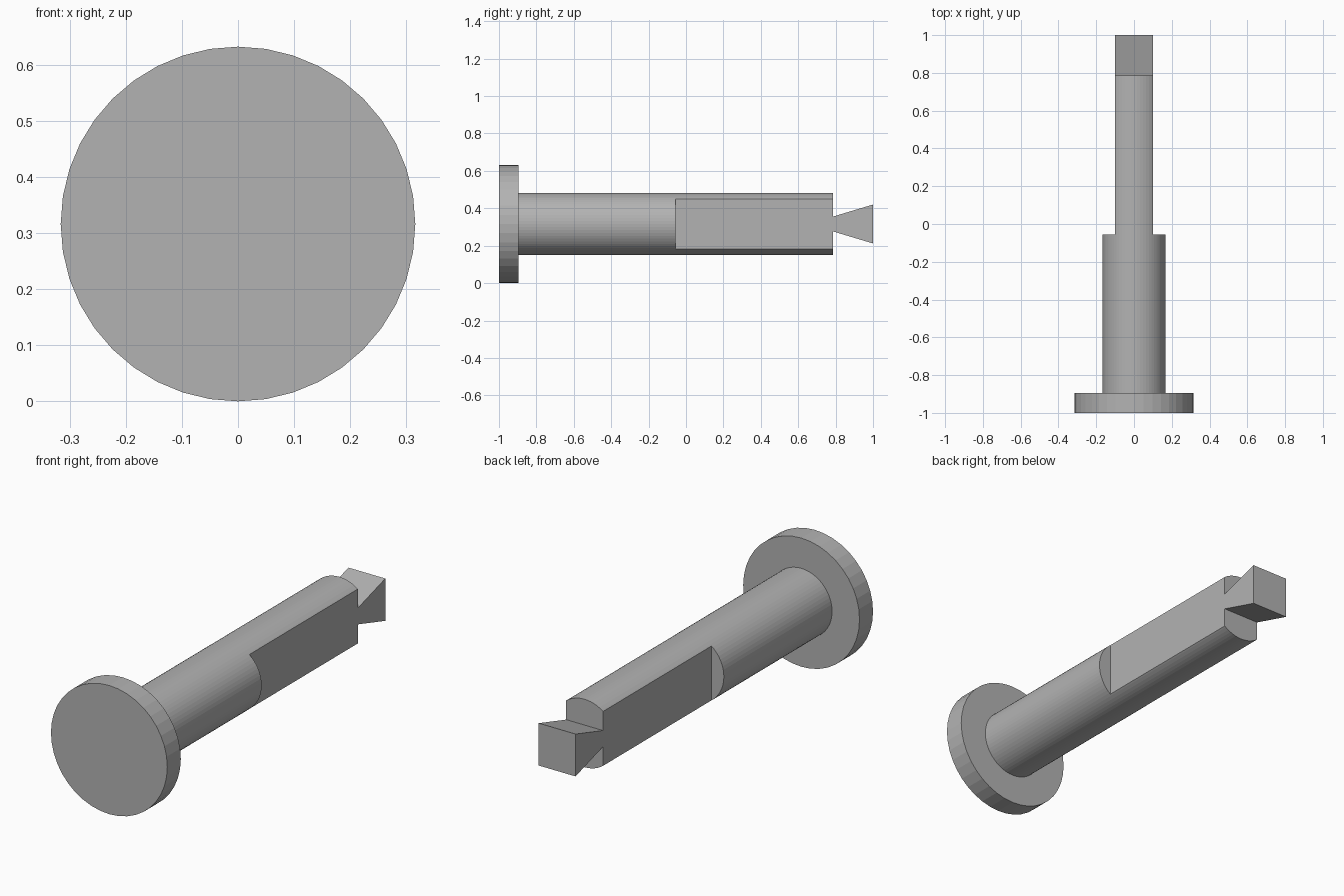
import bpy
import bmesh
from math import pi
from mathutils import Matrix, Vector

if "Cube" in bpy.data.objects:
    bpy.data.objects.remove(bpy.data.objects["Cube"], do_unlink=True)

AXIS_Z = 0.316        # height of the pin's centre line
FLAT = 0.1            # half width across the flats
SHOULDER, SHAFT_END = -0.055, 0.787

steel = bpy.data.materials.new("plain_grey")
steel.use_nodes = True
steel.diffuse_color = (0.45, 0.45, 0.45, 1)
steel.node_tree.nodes["Principled BSDF"].inputs["Base Color"].default_value = (0.45, 0.45, 0.45, 1)


def add_object(name, bm):
    bmesh.ops.recalc_face_normals(bm, faces=bm.faces)
    mesh = bpy.data.meshes.new(name)
    bm.to_mesh(mesh)
    bm.free()
    mesh.materials.append(steel)
    obj = bpy.data.objects.new(name, mesh)
    bpy.context.collection.objects.link(obj)
    return obj


def rod(name, radius, y0, y1, sides):
    """Cylinder lying along y on the centre line."""
    bm = bmesh.new()
    place = Matrix.Translation((0, (y0 + y1) / 2, AXIS_Z)) @ Matrix.Rotation(pi / 2, 4, "X")
    bmesh.ops.create_cone(bm, cap_ends=True, segments=sides, radius1=radius,
                          radius2=radius, depth=y1 - y0, matrix=place)
    return add_object(name, bm)


def prism(name, profile, x0, x1):
    """Extrude a (y, z) profile across x."""
    bm = bmesh.new()
    face = bm.faces.new([bm.verts.new((x0, y, z)) for y, z in profile])
    side = bmesh.ops.extrude_face_region(bm, geom=[face])["geom"]
    bmesh.ops.translate(bm, vec=Vector((x1 - x0, 0, 0)),
                        verts=[v for v in side if isinstance(v, bmesh.types.BMVert)])
    return add_object(name, bm)


# Round head and shaft
rod("head_disc", 0.316, -1, -0.895, 40)
shaft = rod("shaft", 0.167, -0.895, SHAFT_END, 64)

# Cut a flat on each side of the shaft
box = [(SHOULDER, 0), (1.2, 0), (1.2, 0.7), (SHOULDER, 0.7)]
for side in (-1, 1):
    cutter = prism("flat_cutter", box, side * FLAT, side * 0.4)
    cutter.hide_render = True
    cut = shaft.modifiers.new("flat", "BOOLEAN")
    cut.operation, cut.solver, cut.object = "DIFFERENCE", "EXACT", cutter
    bpy.context.view_layer.objects.active = shaft
    bpy.ops.object.modifier_apply(modifier=cut.name)
    bpy.data.objects.remove(cutter, do_unlink=True)

# Flared dovetail tip
prism("dovetail_tip", [(SHAFT_END, AXIS_Z - 0.04), (1, AXIS_Z - 0.104),
                       (1, AXIS_Z + 0.104), (SHAFT_END, AXIS_Z + 0.04)], -FLAT, FLAT)
